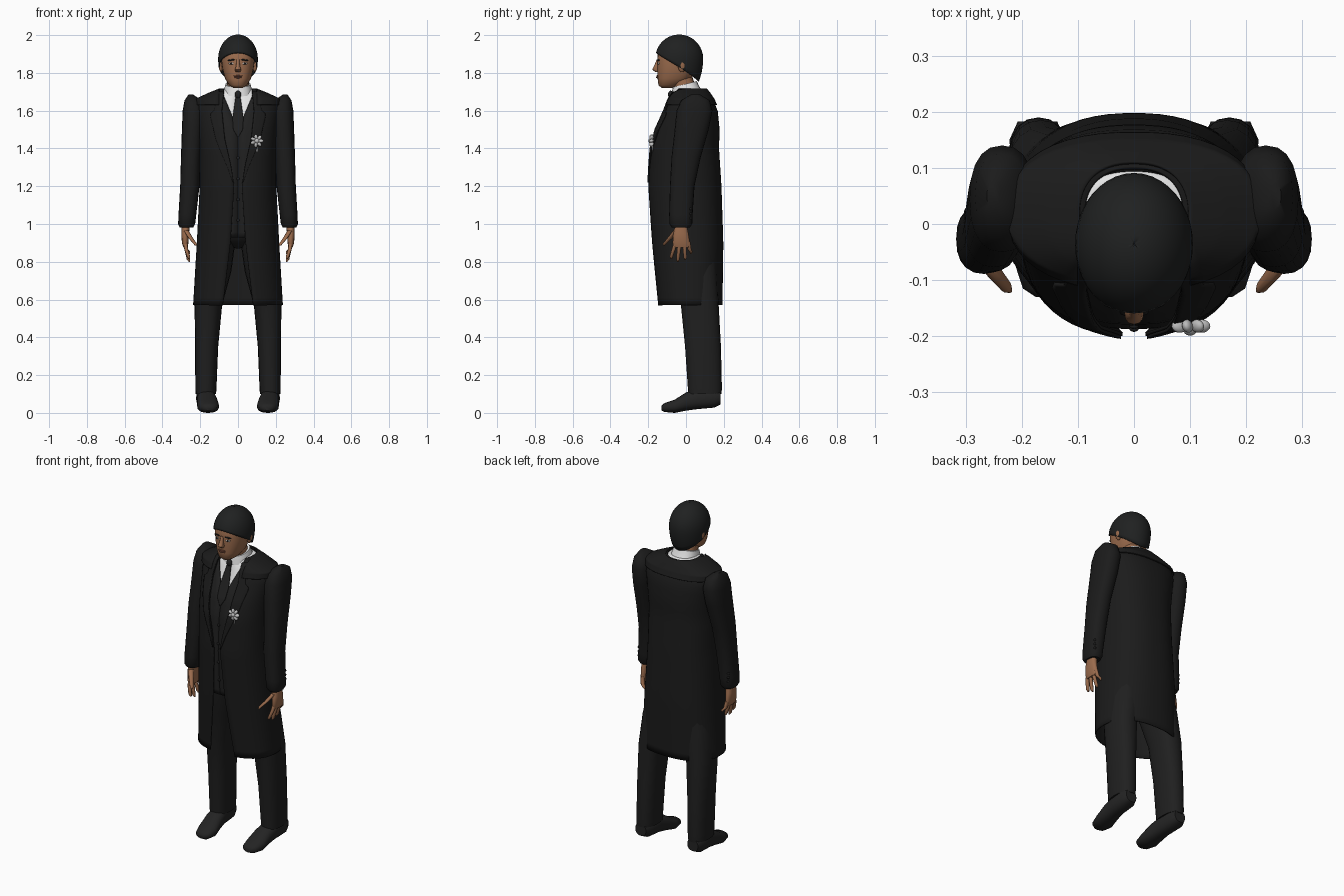
import bpy, math
from math import sin, cos, pi

if "Cube" in bpy.data.objects:
    bpy.data.objects.remove(bpy.data.objects["Cube"])


def material(name, r, g, b):
    m = bpy.data.materials.new(name)
    m.use_nodes = True
    m.diffuse_color = (r, g, b, 1)
    m.node_tree.nodes["Principled BSDF"].inputs["Base Color"].default_value = (r, g, b, 1)
    m.node_tree.nodes["Principled BSDF"].inputs["Roughness"].default_value = 0.7
    return m


COAT = material("coat_black", .011, .011, .011)
SUIT = material("suit_black", .014, .014, .014)
SHOE = material("shoe_black", .017, .017, .017)
HAIR = material("hair_black", .014, .015, .015)
SKIN = material("skin_brown", .33, .15, .075)
LIPS = material("lip_brown", .2, .075, .045)
WHITE = material("shirt_white", .78, .78, .78)
EYE = material("eye_white", .5, .47, .44)
FLOWER = material("flower_silver", .5, .5, .5)

SIDES = (("left", 1), ("right", -1))
POW = .85  # slightly boxy ellipse


def spow(v):
    return math.copysign(abs(v) ** POW, v)


def build(name, verts, faces, mat, thickness=0):
    me = bpy.data.meshes.new(name)
    me.from_pydata(verts, [], faces)
    me.materials.append(mat)
    me.validate()
    ob = bpy.data.objects.new(name, me)
    bpy.context.collection.objects.link(ob)
    me.shade_smooth()
    me.set_sharp_from_angle(angle=.9)
    if thickness:
        mod = ob.modifiers.new("cloth", "SOLIDIFY")
        mod.thickness, mod.offset = thickness, 0
    return ob


def grid_faces(rows, n, closed):
    cols = n if closed else n - 1
    return [(r * n + c, r * n + (c + 1) % n, (r + 1) * n + (c + 1) % n, (r + 1) * n + c)
            for r in range(rows - 1) for c in range(cols)]


def loft(name, rings, mat, side=1, axis="Z", n=20, tilt=0):
    """Closed tube through rings (position, centre a, centre b, radius a, radius b)."""
    verts = []
    for s, a, b, ra, rb in rings:
        for i in range(n):
            t = 2 * pi * i / n
            u, v = a + ra * spow(cos(t)), b + rb * spow(sin(t))
            verts.append((u * side, v, s + tilt * v) if axis == "Z" else (u * side, s, v))
    faces = grid_faces(len(rings), n, True)
    faces += [tuple(reversed(range(n))), tuple(range(len(verts) - n, len(verts)))]
    if (side < 0) != (axis == "Y"):
        faces = [tuple(reversed(f)) for f in faces]
    return build(name, verts, faces, mat)


def ball(name, loc, scale, mat, rot=(0, 0, 0)):
    bpy.ops.mesh.primitive_uv_sphere_add(segments=16, ring_count=10, location=loc, rotation=rot)
    ob = bpy.context.object
    ob.name, ob.scale = name, scale
    ob.data.materials.append(mat)
    ob.data.shade_smooth()
    return ob


def table(rows, z):
    """Linear lookup in rows sorted by their first value."""
    if z <= rows[0][0]:
        return rows[0][1:]
    for p, q in zip(rows, rows[1:]):
        if z <= q[0]:
            k = (z - p[0]) / (q[0] - p[0])
            return [u + (v - u) * k for u, v in zip(p[1:], q[1:])]
    return rows[-1][1:]


# Torso outline: height, front, back, half width
BODY = [(.57, -.15, .19, .235), (.9, -.178, .195, .215), (1.2, -.197, .185, .2),
        (1.4, -.188, .172, .2), (1.5, -.165, .175, .205), (1.6, -.12, .165, .215),
        (1.66, -.095, .14, .215), (1.69, -.08, .12, .15), (1.715, -.068, .1, .088)]


def angle(x, rx):
    k = max(-.99, min(.99, x / rx))
    return math.asin(math.copysign(abs(k) ** (1 / POW), k))


def wrap(name, z0, z1, off, x_from, x_to, mat, n=40, thickness=.006):
    """Cloth band following the torso; x_to None carries it round the back."""
    rows, verts = 30, []
    for r in range(rows):
        z = z0 + (z1 - z0) * r / (rows - 1)
        yf, yb, rx = table(BODY, z)
        rx, ry, cy = rx + off, (yb - yf) / 2 + off, (yb + yf) / 2
        a = angle(x_from(z), rx)
        b = 2 * pi - a if x_to is None else angle(x_to(z), rx)
        for i in range(n):
            t = a + (b - a) * i / (n - 1)
            verts.append((rx * spow(sin(t)), cy - ry * spow(cos(t)), z))
    return build(name, verts, grid_faces(rows, n, False), mat, thickness)


# Coat, waistcoat, shirt and tie
COAT_GAP = [(.57, .08), (.9, .04), (1.2, .02), (1.3, .035), (1.45, .07), (1.6, .085), (1.7, .075)]
VEST_GAP = [(1.5, .0005), (1.69, .08)]
LAPEL = [(1.22, .004), (1.4, .04), (1.58, .065), (1.6, .04), (1.7, .03)]
TIE = [(1.46, .002), (1.5, .025), (1.56, .029), (1.67, .013)]


def coat_gap(z): return table(COAT_GAP, z)[0]
def vest_gap(z): return table(VEST_GAP, z)[0]
def tie_half(z): return table(TIE, z)[0]


wrap("coat_body", .57, 1.715, 0, coat_gap, None, COAT, n=56)
wrap("coat_collar", 1.63, 1.715, .009, lambda z: .1, None, COAT)
wrap("waistcoat", .93, 1.705, -.012, vest_gap, None, SUIT)
wrap("shirt", 1.35, 1.715, -.021, lambda z: .0005, None, WHITE)
wrap("tie", 1.46, 1.68, -.007, lambda z: -tie_half(z), tie_half, SUIT, n=8)
ball("tie_knot", (0, -.082, 1.685), (.017, .013, .021), SUIT)
for name, s in SIDES:
    wrap(name + "_lapel", 1.22, 1.7, .006, lambda z: s * coat_gap(z),
         lambda z: s * (coat_gap(z) + table(LAPEL, z)[0]), COAT, n=8)
loft("shirt_collar", [(1.695, 0, 0, .078, .078), (1.72, 0, -.004, .072, .07),
                      (1.742, 0, -.006, .066, .064)], WHITE, tilt=.25)
for i in range(4):
    z = 1.02 + .11 * i
    ball("waistcoat_button", (0, table(BODY, z)[0] + .008, z), (.008, .005, .008), SUIT)

# Hips and limbs
ball("hips", (0, .02, .99), (.17, .135, .12), SUIT)
for name, s in SIDES:
    loft(name + "_trouser_leg", [(.1, .17, .1, .054, .088), (.13, .17, .1, .056, .09),
                                 (.35, .166, .09, .061, .095), (.57, .157, .073, .073, .1),
                                 (.75, .125, .05, .09, .115), (.9, .1, .03, .085, .13),
                                 (1.0, .09, .02, .085, .13)], SUIT, s)
    loft(name + "_shoe", [(-.13, .155, .025, .02, .012), (-.115, .155, .028, .043, .023),
                          (-.06, .158, .035, .058, .035), (0, .163, .06, .053, .048),
                          (.06, .168, .075, .047, .055), (.15, .172, .078, .05, .05),
                          (.183, .172, .08, .035, .035)], SHOE, s, "Y")
    loft(name + "_sleeve", [(1.685, .25, .05, .012, .025), (1.655, .237, .05, .046, .075),
                            (1.6, .235, .045, .058, .095), (1.5, .24, .03, .057, .09),
                            (1.35, .25, 0, .052, .077), (1.2, .255, -.02, .051, .065),
                            (1.05, .268, -.027, .047, .062), (1.0, .272, -.027, .045, .06),
                            (.982, .272, -.027, .036, .048)][::-1], COAT, s)
    for i in range(3):
        ball(name + "_cuff_button", (s * .295, .022, 1.03 + .025 * i), (.008, .008, .008), COAT)

    # Hand with four fingers and a thumb
    loft(name + "_palm", [(.875, .277, -.022, .012, .04), (.9, .28, -.025, .017, .046),
                          (.95, .28, -.027, .02, .04), (1.0, .275, -.027, .022, .03)], SKIN, s)
    for i, (tip_y, tip_z) in enumerate([(-.078, .815), (-.043, .8), (-.004, .81), (.026, .842)]):
        y = -.054 + .022 * i
        loft(name + "_finger", [(tip_z, .257, tip_y, .004, .004),
                                (tip_z + .012, .262, tip_y, .009, .009),
                                (.865, .274, (y + tip_y) / 2, .01, .01),
                                (.905, .28, y, .011, .011)], SKIN, s, n=10)
    loft(name + "_thumb", [(.885, .222, -.118, .005, .005), (.897, .228, -.112, .01, .01),
                           (.925, .25, -.085, .012, .014), (.965, .275, -.05, .014, .018)],
         SKIN, s, n=10)

# Head and neck
HEAD = [(1.72, -.128, -.075, .024), (1.735, -.146, -.03, .047), (1.77, -.15, .03, .069),
        (1.82, -.152, .055, .082), (1.87, -.152, .07, .089), (1.92, -.148, .07, .088),
        (1.96, -.12, .05, .065)]


def face_y(x, z):
    yf, yb, rx = table(HEAD, z)
    return (yf + yb) / 2 - (yb - yf) / 2 * cos(angle(x, rx)) ** POW


loft("head", [(z, 0, (f + b) / 2, w, (b - f) / 2) for z, f, b, w in HEAD], SKIN, n=28)
loft("neck", [(1.67, 0, .01, .06, .06), (1.72, 0, -.005, .057, .058),
              (1.79, 0, -.03, .058, .06)], SKIN)
loft("nose", [(1.806, 0, -.152, .013, .012), (1.817, 0, -.158, .017, .021),
              (1.838, 0, -.155, .01, .013), (1.87, 0, -.148, .008, .008)], SKIN, n=12)
ball("upper_lip", (0, face_y(0, 1.784), 1.784), (.025, .007, .004), LIPS)
ball("lower_lip", (0, face_y(0, 1.776), 1.776), (.02, .008, .005), LIPS)
for name, s in SIDES:
    x = .036
    y = face_y(x, 1.85)
    turn = s * .28
    ball(name + "_eye", (s * x, y, 1.85), (.014, .004, .006), EYE, (0, 0, turn))
    ball(name + "_iris", (s * x, y - .002, 1.85), (.006, .004, .006), HAIR, (0, 0, turn))
    ball(name + "_eyebrow", (s * x, y - .001, 1.868), (.021, .005, .004), HAIR, (0, s * .1, turn))
    ball(name + "_ear", (s * .093, -.022, 1.835), (.01, .02, .032), SKIN, (0, s * .15, 0))

# Hair: dome with a hairline falling towards the nape
rows, n, verts = 16, 40, []
for r in range(rows):
    for i in range(n):
        t = 2 * pi * i / n
        low = 1.83 + .075 * cos(t)
        z = low + (2 - low) * sin(r / (rows - 1) * pi / 2)
        k = (z - 1.875) / .125
        w = math.sqrt(max(0, 1 - k * k)) if k > 0 else 1 - .2 * k * k
        verts.append((.102 * w * sin(t), -.036 - .124 * w * cos(t), z))
build("hair", verts, grid_faces(rows, n, True), HAIR, .006)

# Buttonhole flower
fx, fy, fz = .1, -.182, 1.44
ball("flower_centre", (fx, fy - .005, fz), (.013, .012, .013), FLOWER)
for i in range(7):
    t = 2 * pi * i / 7
    ball("flower_petal", (fx + .021 * cos(t), fy, fz + .021 * sin(t)),
         (.015, .012, .009), FLOWER, (.3, -t, 0))
loft("flower_stem", [(1.385, .1, -.175, .003, .003), (1.44, .1, -.178, .004, .004)], FLOWER, n=8)
